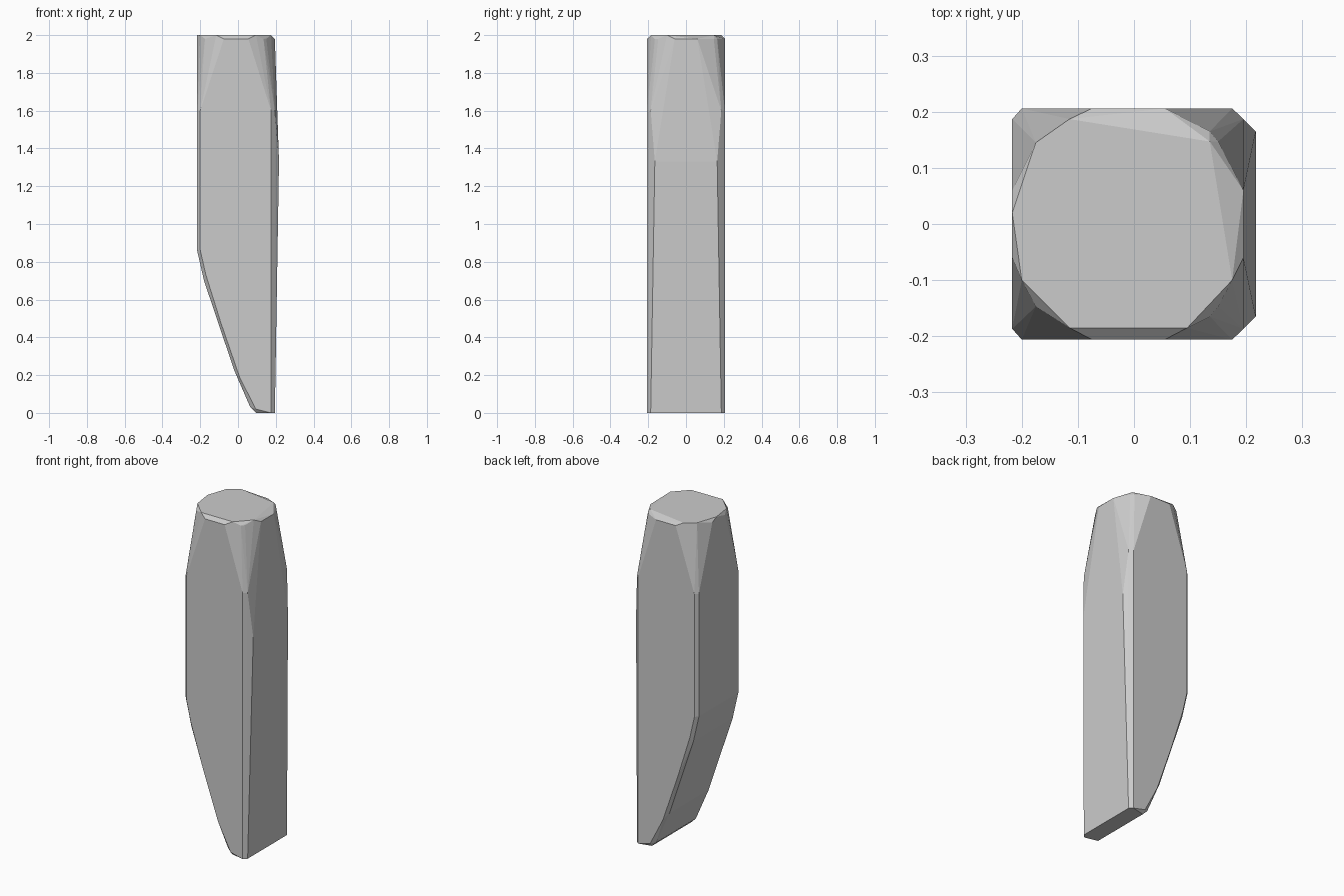
import bpy, bmesh, math

# Outer curve of the slanted cutting side: (x, z)
bevel_outer = [(-0.217, 0.862), (-0.18, 0.70), (-0.10, 0.46), (-0.02, 0.225),
               (0.065, 0.03), (0.095, 0.0)]
# The same curve on the broad front and back faces
bevel_inner = [(-0.20, 0.862), (-0.17, 0.73), (-0.09, 0.475), (0.01, 0.185),
               (0.095, 0.02), (0.175, 0.0)]

# Points that mirror across y: (x, y, z)
mirrored = [(x, 0.187, z) for x, z in bevel_outer]
mirrored += [(x, 0.206, z) for x, z in bevel_inner]
mirrored += [
    # long body edges
    (-0.217, 0.187, 1.60), (-0.20, 0.206, 1.60), (0.175, 0.206, 1.60),
    (0.195, 0.187, 1.60), (0.217, 0.165, 1.33), (0.195, 0.187, 0.0),
    # rim under the struck end
    (-0.217, 0.06, 1.98), (-0.175, 0.147, 1.98), (-0.075, 0.206, 1.98),
    (0.055, 0.206, 1.98), (0.135, 0.165, 1.98), (0.15, 0.147, 1.98),
    (0.195, 0.06, 1.98),
]
# Irregular flat top
top = [(-0.217, 0.02), (-0.175, 0.145), (-0.115, 0.187), (0.135, 0.147),
       (0.175, -0.10), (0.095, -0.185), (-0.115, -0.185), (-0.20, -0.10)]

points = [(x, s * y, z) for x, y, z in mirrored for s in (1, -1)]
points += [(x, y, 2.0) for x, y in top]

# Faceted solid wrapped around the section points
bm = bmesh.new()
for p in points:
    bm.verts.new(p)
hull = bmesh.ops.convex_hull(bm, input=bm.verts[:])
loose = [v for v in bm.verts if not v.link_faces]
bmesh.ops.delete(bm, geom=loose, context='VERTS')
bmesh.ops.dissolve_limit(bm, angle_limit=math.radians(0.5),
                         verts=bm.verts[:], edges=bm.edges[:])
bmesh.ops.recalc_face_normals(bm, faces=bm.faces[:])

mesh = bpy.data.meshes.new("chiselled_peg")
bm.to_mesh(mesh)
bm.free()
peg = bpy.data.objects.new("chiselled_peg", mesh)
bpy.context.collection.objects.link(peg)
